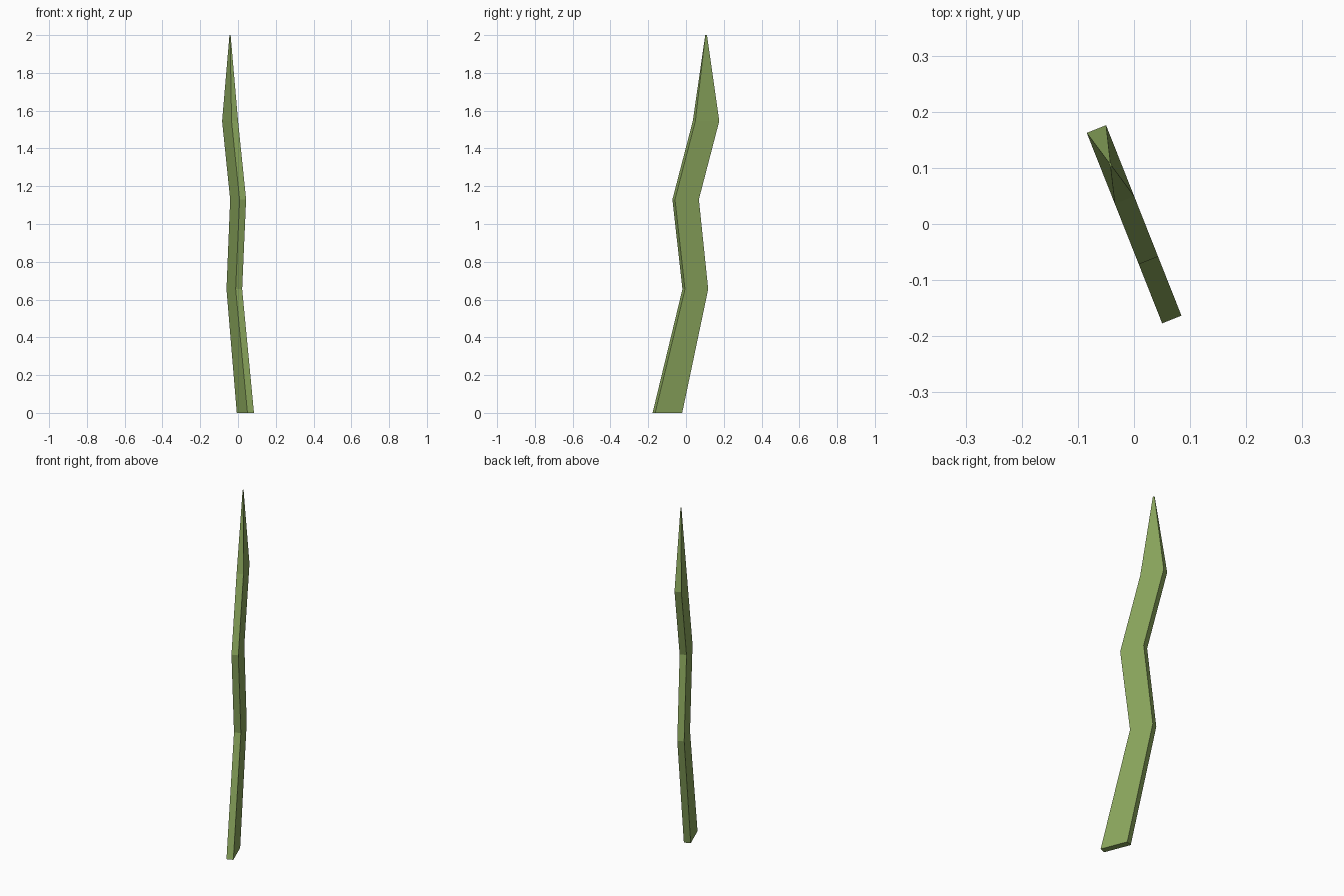
import bpy, bmesh, math
from mathutils import Matrix

if "Cube" in bpy.data.objects:
    bpy.data.objects.remove(bpy.data.objects["Cube"])

# Blade stations: height, near edge, far edge, thickness
stations = [
    (0.00, -0.183, -0.029, 0.037),
    (0.655, -0.013, 0.119, 0.037),
    (1.13, -0.070, 0.066, 0.037),
    (1.545, 0.046, 0.182, 0.037),
    (2.00, 0.110, 0.119, 0.003),
]

# Leaf blade: four-sided rings joined up the zigzag outline
bm = bmesh.new()
rings = []
for z, near, far, t in stations:
    corners = [(-t / 2, near), (t / 2, near), (t / 2, far), (-t / 2, far)]
    rings.append([bm.verts.new((x, y, z)) for x, y in corners])
for low, high in zip(rings, rings[1:]):
    for i in range(4):
        j = (i + 1) % 4
        bm.faces.new((low[i], low[j], high[j], high[i]))

# Base and tip caps
bm.faces.new(rings[0][::-1])
bm.faces.new(rings[-1])

# Turn the blade to its resting direction
bm.transform(Matrix.Rotation(math.radians(21.6), 4, 'Z'))
bmesh.ops.recalc_face_normals(bm, faces=bm.faces)
mesh = bpy.data.meshes.new("leaf_blade")
bm.to_mesh(mesh)
bm.free()
blade = bpy.data.objects.new("leaf_blade", mesh)
bpy.context.collection.objects.link(blade)

# Leaf green
green = bpy.data.materials.new("leaf_green")
green.diffuse_color = (0.26, 0.39, 0.11, 1)
green.use_nodes = True
green.node_tree.nodes["Principled BSDF"].inputs["Base Color"].default_value = green.diffuse_color
mesh.materials.append(green)
